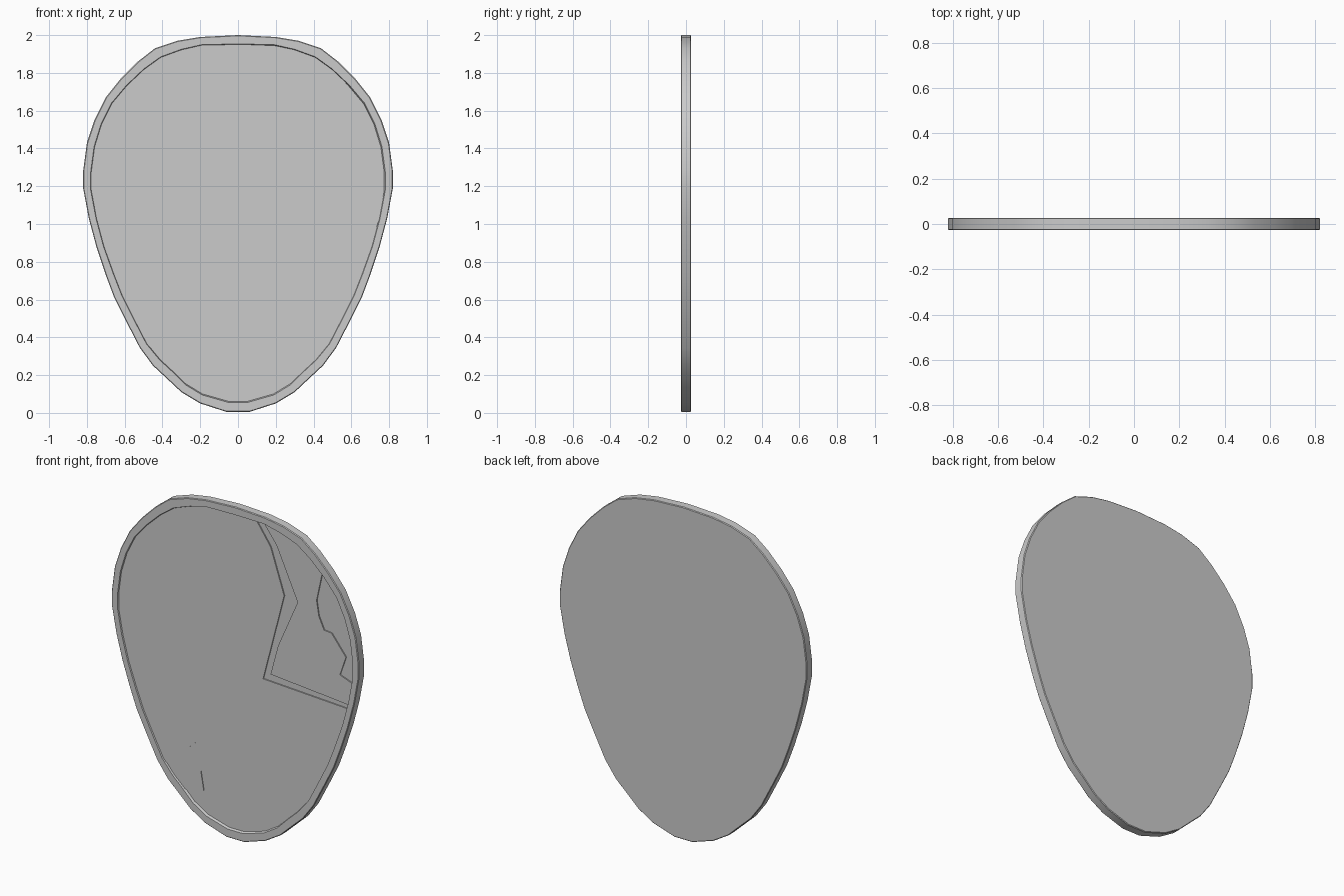
import bpy, bmesh, math

if "Cube" in bpy.data.objects:
    bpy.data.objects.remove(bpy.data.objects["Cube"])

BACK, FRONT = 0.0275, -0.0275
BED, GLASS = -0.013, -0.02

# Right halves of the outer and inner egg outlines, top to bottom (x, z)
OUT_R = [(0.2, 1.99), (0.32, 1.97), (0.44, 1.93), (0.53, 1.86), (0.62, 1.77),
         (0.70, 1.67), (0.76, 1.55), (0.80, 1.43), (0.82, 1.28), (0.82, 1.19),
         (0.79, 1.03), (0.75, 0.88), (0.70, 0.73), (0.655, 0.61), (0.60, 0.50),
         (0.52, 0.345), (0.45, 0.25), (0.38, 0.185), (0.30, 0.11), (0.2, 0.05),
         (0.06, 0.005)]
IN_R = [(0.19, 1.95), (0.3, 1.925), (0.41, 1.885), (0.5, 1.82), (0.59, 1.735),
        (0.67, 1.64), (0.725, 1.53), (0.762, 1.41), (0.78, 1.275), (0.78, 1.18),
        (0.752, 1.03), (0.712, 0.88), (0.66, 0.735), (0.615, 0.62), (0.56, 0.51),
        (0.485, 0.365), (0.415, 0.28), (0.35, 0.22), (0.28, 0.15), (0.19, 0.095),
        (0.05, 0.055)]


def full(half, top):
    """Mirror a half outline into a clockwise closed loop."""
    return [(0, top)] + half + [(-x, z) for x, z in reversed(half)]


OUTER, INNER = full(OUT_R, 2.0), full(IN_R, 1.953)


def scaled(loop, d):
    """Shrink a loop towards its middle by roughly d."""
    return [(x * (1 - d / 0.8), 1.0 + (z - 1.0) * (1 - d)) for x, z in loop]


def finish(bm, name):
    bmesh.ops.recalc_face_normals(bm, faces=bm.faces)
    me = bpy.data.meshes.new(name)
    bm.to_mesh(me)
    bm.free()
    ob = bpy.data.objects.new(name, me)
    bpy.context.collection.objects.link(ob)
    bpy.ops.object.select_all(action='DESELECT')
    bpy.context.view_layer.objects.active = ob
    ob.select_set(True)
    bpy.ops.object.shade_smooth_by_angle(angle=math.radians(30))
    return ob


def lofted(name, rings):
    """Skin a list of (loop, y) rings and cap both ends."""
    bm = bmesh.new()
    vs = [[bm.verts.new((x, y, z)) for x, z in loop] for loop, y in rings]
    n = len(vs[0])
    for a, b in zip(vs, vs[1:]):
        for i in range(n):
            j = (i + 1) % n
            bm.faces.new((a[i], a[j], b[j], b[i]))
    bm.faces.new(vs[0])
    bm.faces.new(vs[-1])
    return finish(bm, name)


# Frame with flat back, raised rim and recessed bed
lofted("mirror_frame", [
    (scaled(OUTER, 0.004), BACK), (OUTER, BACK - 0.004),
    (OUTER, FRONT + 0.004), (scaled(OUTER, 0.004), FRONT),
    (INNER, FRONT), (scaled(INNER, 0.006), BED)])


def angle(p):
    """Clockwise angle from the top around the middle."""
    return math.atan2(p[0], p[1] - 1.1) % math.tau


EDGE = scaled(INNER, 0.003)


def rim(p, q):
    """Rim points passed going clockwise from p to q."""
    span = (angle(q) - angle(p)) % math.tau
    pts = [(((angle(e) - angle(p)) % math.tau), e) for e in EDGE]
    return [e for a, e in sorted(pts) if 0.01 < a < span - 0.01]


# Break lines
crack_a = [(0.14, 1.948), (0.23, 1.82), (0.32, 1.55), (0.18, 1.015), (0.742, 0.985)]
crack_b = [(0.19, 1.945), (0.27, 1.84), (0.41, 1.535), (0.28, 1.24), (0.23, 1.055),
           (0.747, 1.01)]
side_gap = [(0.572, 1.75), (0.535, 1.58), (0.55, 1.49), (0.585, 1.415),
            (0.635, 1.41), (0.73, 1.29), (0.69, 1.175), (0.772, 1.145)]
low_a = [(-0.46, 0.34), (-0.26, 0.52), (-0.04, 0.62), (0.02, 0.44), (0.225, 0.37),
         (0.235, 0.235), (0.325, 0.197)]
low_b = [(-0.34, 0.213), (-0.215, 0.235), (-0.235, 0.35), (-0.1, 0.44),
         (-0.03, 0.315), (0.18, 0.3), (0.215, 0.215), (0.305, 0.18)]


def pane(name, loop, y):
    lofted(name, [(loop, y), (loop, BED + 0.001)])


# Main glass, loose shard and lower broken strip
pane("main_glass", crack_a + rim(crack_a[-1], low_a[-1]) + low_a[::-1]
     + rim(low_a[0], crack_a[0]), GLASS)
pane("upper_shard", crack_b + rim(side_gap[-1], crack_b[-1])[::-1] + side_gap[::-1]
     + rim(crack_b[0], side_gap[0])[::-1], GLASS)
pane("lower_strip", low_a + rim(low_a[-1], low_b[-1]) + low_b[::-1]
     + rim(low_b[0], low_a[0]), GLASS + 0.003)
